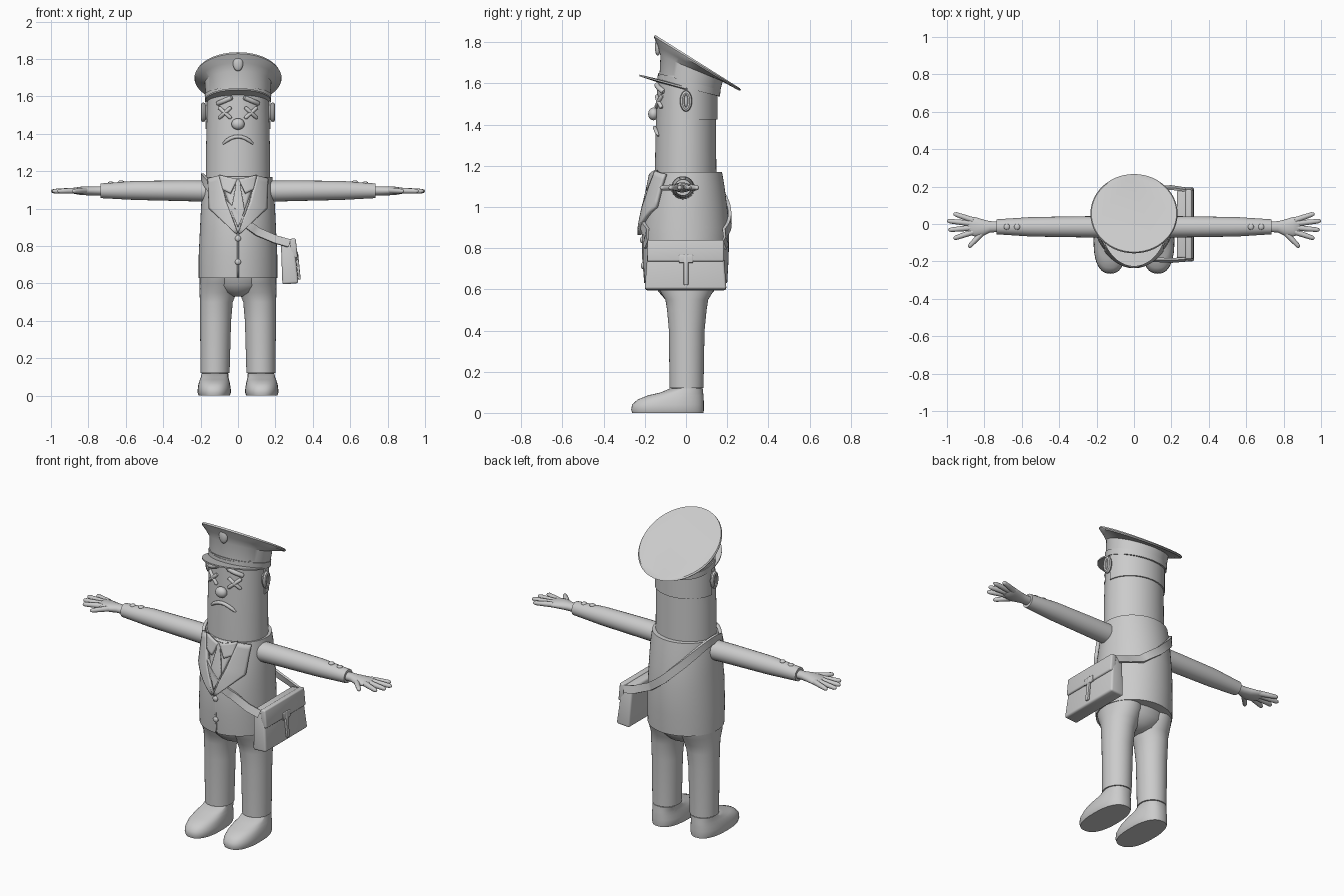
import bpy, bmesh, math
from math import sin, cos, pi
from mathutils import Vector

if "Cube" in bpy.data.objects:
    bpy.data.objects.remove(bpy.data.objects["Cube"])

mat = bpy.data.materials.new("plain_grey")
mat.use_nodes = True
GREY = (0.6, 0.6, 0.6, 1)
mat.diffuse_color = GREY
mat.node_tree.nodes["Principled BSDF"].inputs["Base Color"].default_value = GREY


def finish(name, bm, angle=40):
    bmesh.ops.recalc_face_normals(bm, faces=bm.faces)
    me = bpy.data.meshes.new(name)
    bm.to_mesh(me)
    bm.free()
    me.materials.append(mat)
    ob = bpy.data.objects.new(name, me)
    bpy.context.collection.objects.link(ob)
    bpy.ops.object.select_all(action='DESELECT')
    ob.select_set(True)
    bpy.context.view_layer.objects.active = ob
    bpy.ops.object.shade_smooth_by_angle(angle=math.radians(angle))
    return ob


def skin(name, rings, angle=40, cap=True):
    """Join rings of points into a closed skin."""
    bm = bmesh.new()
    rows = [[bm.verts.new(p) for p in r] for r in rings]
    n = len(rows[0])
    for a, b in zip(rows, rows[1:]):
        for i in range(n):
            bm.faces.new((a[i], a[(i + 1) % n], b[(i + 1) % n], b[i]))
    if cap:
        bm.faces.new(rows[0])
        bm.faces.new(rows[-1])
    return finish(name, bm, angle)


def ring(cx, rx, front, back, zf, zb=None, n=40, power=2.0, min_y=-9):
    """Oval ring from front to back, which may tilt."""
    zb = zf if zb is None else zb
    pts = []
    for i in range(n):
        c, s = cos(2 * pi * i / n), sin(2 * pi * i / n)
        c = math.copysign(abs(c) ** (2 / power), c)
        s = math.copysign(abs(s) ** (2 / power), s)
        t = (s + 1) / 2
        pts.append((cx + rx * c, max(min_y, front + (back - front) * t), zf + (zb - zf) * t))
    return pts


def tube(name, pts, radii, flat=1.0, n=12):
    """Round tube along a path with a radius at each point."""
    pts = [Vector(p) for p in pts]
    if not isinstance(radii, (list, tuple)):
        radii = [radii] * len(pts)
    rings = []
    for i, p in enumerate(pts):
        d = pts[min(i + 1, len(pts) - 1)] - pts[max(i - 1, 0)]
        u = d.cross(Vector((0, 1, 0))).normalized()
        v = d.cross(u).normalized()
        rings.append([p + radii[i] * (u * cos(2 * pi * k / n) * flat + v * sin(2 * pi * k / n))
                      for k in range(n)])
    return skin(name, rings)


def ball(name, loc, size):
    bm = bmesh.new()
    bmesh.ops.create_uvsphere(bm, u_segments=20, v_segments=12, radius=1)
    for v in bm.verts:
        v.co = Vector(loc) + Vector(a * b for a, b in zip(v.co, size))
    return finish(name, bm)


def box(name, loc, size, tilt=0, bevel=0.006, widen=(0, 0)):
    bm = bmesh.new()
    bmesh.ops.create_cube(bm, size=1)
    for v in bm.verts:
        k = 0.5 - v.co.z
        v.co.x *= size[0] + widen[0] * k
        v.co.y *= size[1] + widen[1] * k
        v.co.z *= size[2]
    bmesh.ops.bevel(bm, geom=bm.edges[:], offset=bevel, segments=3, affect='EDGES', profile=0.5)
    ob = finish(name, bm)
    ob.location = loc
    ob.rotation_euler.y = tilt
    return ob


def sample(profile, z):
    """Interpolate the values of a profile at a height."""
    z = min(max(z, profile[0][0]), profile[-1][0])
    for a, b in zip(profile, profile[1:]):
        if z <= b[0]:
            t = (z - a[0]) / (b[0] - a[0])
            return [p + (q - p) * t for p, q in zip(a[1:], b[1:])]


def front_y(profile, x, z):
    w, f, b = sample(profile, z)
    return (f + b) / 2 - (b - f) / 2 * math.sqrt(max(0, 1 - (x / w) ** 2))


def plate(name, left, right, lift, thick, nu=8, nv=6):
    """Cloth panel between two edges (x, z), laid on the chest."""
    def along(e, t):
        k = min(int(t * (len(e) - 1)), len(e) - 2)
        return Vector(e[k]).lerp(Vector(e[k + 1]), t * (len(e) - 1) - k)
    bm = bmesh.new()
    rows = []
    for j in range(nv * (len(left) - 1) + 1):
        t = j / (nv * (len(left) - 1))
        ps = [along(left, t).lerp(along(right, t), i / nu) for i in range(nu + 1)]
        rows.append([bm.verts.new((p.x, front_y(TORSO, p.x, p.y) - lift, p.y)) for p in ps])
    for a, b in zip(rows, rows[1:]):
        for i in range(nu):
            bm.faces.new((a[i], a[i + 1], b[i + 1], b[i]))
    ob = finish(name, bm)
    m = ob.modifiers.new("thickness", 'SOLIDIFY')
    m.thickness, m.offset = thick, 0
    return ob


# height, half width, front, back
TORSO = [(0.63, 0.21, -0.2, 0.2), (0.75, 0.21, -0.21, 0.207), (0.9, 0.203, -0.212, 0.21),
         (1.0, 0.198, -0.198, 0.2), (1.1, 0.192, -0.175, 0.187), (1.17, 0.183, -0.158, 0.175)]
HEAD = [(1.1, 0.172, -0.152, 0.148), (1.35, 0.17, -0.148, 0.146), (1.64, 0.163, -0.138, 0.143)]

# Jacket and head
skin("jacket", [ring(0, w, f, b, z, n=56) for z, w, f, b in TORSO])
skin("head", [ring(0, w, f, b, z, n=56) for z, w, f, b in HEAD])
skin("hair", [ring(0, 0.174, -0.148, 0.153, z, min_y=0.005) for z in (1.425, 1.6)])

# Shirt, tie, lapels and buttons
plate("shirt", [(-0.1, 1.17), (0, 0.9)], [(0.1, 1.17), (0.001, 0.9)], 0.001, 0.008)
plate("tie", [(-0.02, 1.16), (-0.012, 1.12), (-0.035, 0.99), (-0.001, 0.9)],
      [(0.02, 1.16), (0.012, 1.12), (0.035, 0.99), (0.001, 0.9)], 0.01, 0.014)
for s, side in ((-1, "right"), (1, "left")):
    plate(side + "_shirt_collar", [(s * 0.003, 1.155), (s * 0.04, 1.08)],
          [(s * 0.1, 1.18), (s * 0.08, 1.1)], 0.012, 0.014)
    plate(side + "_lapel", [(s * 0.1, 1.175), (s * 0.06, 1.03), (s * 0.0, 0.87)],
          [(s * 0.155, 1.16), (s * 0.15, 1.0), (s * 0.01, 0.865)], 0.014, 0.02)
plate("jacket_closure", [(-0.004, 0.87), (-0.004, 0.632)], [(0.004, 0.87), (0.004, 0.632)], 0, 0.006)
for z in (0.84, 0.715):
    ball("jacket_button", (0, front_y(TORSO, 0, z) - 0.002, z), (0.016, 0.01, 0.016))

# Face
ball("nose", (0, -0.158, 1.452), (0.035, 0.026, 0.031))
mouth = [(x / 100, 1.385 - 6 * (x / 100) ** 2) for x in range(-8, 9, 2)]
tube("mouth", [(x, front_y(HEAD, x, z) - 0.004, z) for x, z in mouth],
     [0.005] + [0.01] * (len(mouth) - 2) + [0.005])


def face_bar(name, a, b, r):
    pts = [Vector(a).lerp(Vector(b), t) for t in (0, 0.06, 0.5, 0.94, 1)]
    tube(name, [(p.x, front_y(HEAD, p.x, p.y) - 0.005, p.y) for p in pts],
         [r * 0.6, r, r, r, r * 0.6])


for s, side in ((-1, "right"), (1, "left")):
    face_bar(side + "_brow", (s * 0.112, 1.56), (s * 0.03, 1.595), 0.013)
    for k in (-1, 1):
        face_bar(side + "_eye_cross", (s * 0.07 - 0.033, 1.512 - k * 0.03),
                 (s * 0.07 + 0.033, 1.512 + k * 0.03), 0.01)
    # Ears
    ball(side + "_ear", (s * 0.175, 0, 1.515), (0.018, 0.018, 0.04))
    rim = [[Vector((s * (0.186 + r * cos(b)), (0.018 + r * sin(b)) * cos(a),
                    1.515 + (0.04 + r * sin(b)) * sin(a)))
            for b in [k * pi / 4 for k in range(8)] for r in (0.012,)]
           for a in [k * pi / 12 for k in range(25)]]
    skin(side + "_ear_rim", rim, cap=False)

# Cap
skin("cap_crown", [ring(0, 0.17, -0.13, 0.16, 1.612, 1.537, 56),
                   ring(0, 0.178, -0.124, 0.178, 1.735, 1.61, 56),
                   ring(0, 0.205, -0.137, 0.222, 1.78, 1.585, 56),
                   ring(0, 0.23, -0.153, 0.258, 1.818, 1.565, 56),
                   ring(0, 0.233, -0.157, 0.267, 1.828, 1.568, 56),
                   ring(0, 0.228, -0.15, 0.262, 1.836, 1.577, 56)], 30)
skin("cap_band", [ring(0, w, f, b, zf, zb, 56) for w, f, b, zf, zb in
                  ((0.176, -0.135, 0.165, 1.612, 1.537), (0.178, -0.135, 0.168, 1.65, 1.568))])
ball("cap_badge", (0, -0.137, 1.775), (0.027, 0.014, 0.04))
visor = []
for i in range(33):
    u = i / 32
    a = pi * (1.03 + 0.94 * u)
    k = sin(pi * u) ** 0.5
    inner = Vector((0.165 * cos(a), 0.015 + 0.135 * sin(a), 0))
    outer = Vector((0.195 * cos(a), 0.01 + 0.237 * sin(a), 0))
    outer = inner.lerp(outer, 0.1 + 0.9 * k)
    visor.append([(p.x, p.y, 1.576 - 0.27 * p.y + h)
                  for p, h in ((inner, -0.008), (outer, -0.002), (outer, 0.006), (inner, 0.01))])
skin("cap_visor", visor)

for s, side in ((-1, "right"), (1, "left")):
    # Sleeve with cuff and buttons
    tube(side + "_sleeve", [(s * x, -0.015, z) for x, z in
         ((0.12, 1.092), (0.3, 1.095), (0.55, 1.097), (0.735, 1.095), (0.735, 1.095 + 1e-4))][:4],
         [0.058, 0.056, 0.052, 0.04], 0.98, 24)
    for x in (0.625, 0.68):
        ball(side + "_cuff_button", (s * x, -0.015, 1.142 - (x - 0.625) * 0.1), (0.016, 0.016, 0.009))
    # Hand: palm, four fingers and a thumb
    palm = []
    for x, cy, ry, rz in ((0.72, -0.015, 0.028, 0.024), (0.77, -0.015, 0.03, 0.024),
                          (0.81, -0.02, 0.045, 0.024), (0.85, -0.015, 0.052, 0.021),
                          (0.885, -0.008, 0.048, 0.014), (0.892, -0.006, 0.04, 0.007)):
        palm.append([(s * x, cy + ry * cos(k * pi / 10), 1.095 + rz * sin(k * pi / 10))
                     for k in range(20)])
    skin(side + "_palm", palm, 60)
    for base, tip in (((0.86, 0.02), (0.965, 0.056)), ((0.865, 0.002), (1.0, 0.017)),
                      ((0.865, -0.02), (0.993, -0.032)), ((0.86, -0.042), (0.965, -0.078)),
                      ((0.8, -0.035), (0.885, -0.125))):
        a, b = Vector((s * base[0], base[1], 1.096)), Vector((s * tip[0], tip[1], 1.093))
        tube(side + "_finger", [a.lerp(b, t) for t in (0, 0.5, 0.88, 0.97, 1)],
             [0.016, 0.014, 0.012, 0.008, 0.003])
    # Trouser leg, sock and shoe
    skin(side + "_trouser_leg", [ring(s * (i + o) / 2, (o - i) / 2, f, b, z) for i, o, f, b, z in
         ((0.045, 0.2, -0.08, 0.085, 0.122), (0.037, 0.203, -0.083, 0.09, 0.4),
          (0.028, 0.204, -0.092, 0.1, 0.5), (0.008, 0.205, -0.1, 0.108, 0.55),
          (0, 0.205, -0.132, 0.138, 0.6), (0, 0.205, -0.145, 0.15, 0.64))])
    skin(side + "_sock", [ring(s * 0.123, 0.07, -0.07, 0.076, z) for z in (0.08, 0.13)])
    skin(side + "_shoe", [ring(s * c, w, f, b, z, power=2.4) for c, w, f, b, z in
         ((0.127, 0.083, -0.262, 0.085, 0), (0.127, 0.089, -0.266, 0.087, 0.015),
          (0.127, 0.088, -0.262, 0.087, 0.04), (0.127, 0.084, -0.235, 0.086, 0.065),
          (0.126, 0.078, -0.185, 0.085, 0.085), (0.125, 0.073, -0.12, 0.083, 0.1),
          (0.123, 0.071, -0.08, 0.082, 0.118))], 60)
skin("trouser_seat", [ring(0, w, -d, d, z) for w, d, z in
     ((0.03, 0.06, 0.53), (0.1, 0.1, 0.55), (0.17, 0.135, 0.59), (0.195, 0.15, 0.64))])

# Shoulder strap around the torso
SLING = [(-0.2, 1.165), (-0.1, 1.055), (0, 0.955), (0.12, 0.86), (0.2, 0.83)]
path = [Vector((0.27, -0.19, 0.815)), Vector((0.2, -0.195, 0.835))]
for i in range(41):
    a = math.radians(-60 - 240 * i / 40)
    x = 0.2 * cos(a)
    z = sample(SLING, x)[0]
    w, f, b = sample(TORSO, z)
    path.append(Vector(((w + 0.006) * cos(a), (f + b) / 2 + ((b - f) / 2 + 0.008) * sin(a), z)))
path += [Vector((0.2, 0.195, 0.835)), Vector((0.27, 0.185, 0.815))]
band = []
for i, p in enumerate(path):
    d = (path[min(i + 1, len(path) - 1)] - path[max(i - 1, 0)]).normalized()
    out = Vector((p.x, p.y, 0)).normalized()
    up = out.cross(d).normalized() * 0.022
    band.append([p + up + out * 0.008, p - up + out * 0.008, p - up - out * 0.008, p + up - out * 0.008])
skin("shoulder_strap", band)

# Satchel
TILT = -0.07
box("satchel", (0.272, -0.002, 0.715), (0.07, 0.362, 0.235), TILT, 0.012, (0.016, 0.035))
box("satchel_flap", (0.297, -0.002, 0.787), (0.034, 0.372, 0.105), TILT - 0.03, 0.008)
box("satchel_buckle", (0.316, 0, 0.748), (0.012, 0.07, 0.04), TILT, 0.004)
box("satchel_tab", (0.321, 0, 0.695), (0.014, 0.022, 0.15), TILT - 0.03, 0.004)
